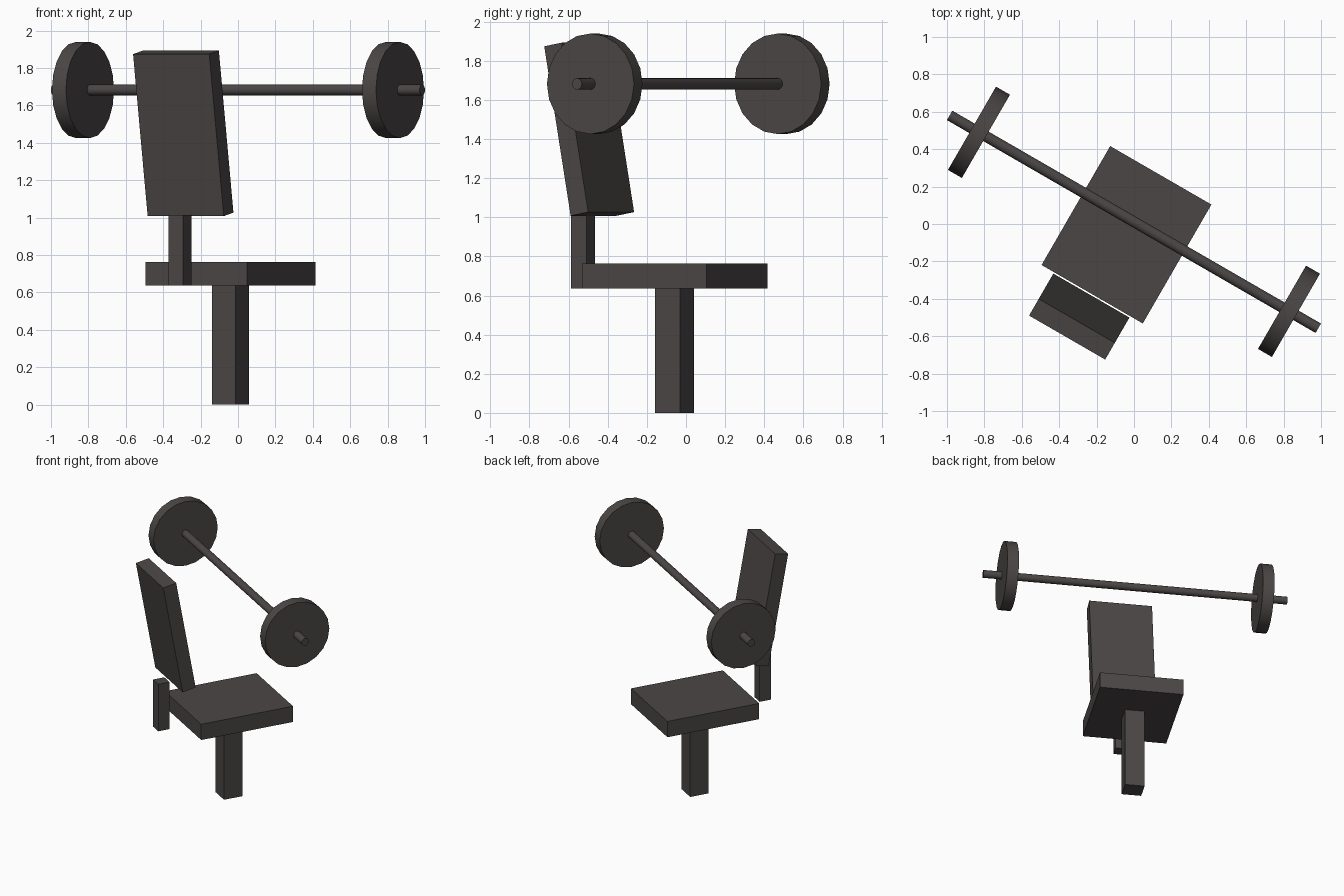
import bpy
import math
from mathutils import Matrix

cube = bpy.data.objects.get("Cube")
if cube:
    bpy.data.objects.remove(cube, do_unlink=True)

# Single dark iron colour
iron = bpy.data.materials.new("dark_iron")
iron.use_nodes = True
colour = (0.07, 0.062, 0.06, 1)
iron.diffuse_color = colour
iron.node_tree.nodes["Principled BSDF"].inputs["Base Color"].default_value = colour

# The whole bench is turned about the vertical; parts are placed in its own frame
TURN = Matrix.Rotation(math.radians(-30), 4, "Z")
MID = -0.006  # sideways centre of every part


def place(name, location, rotation=Matrix.Identity(4)):
    ob = bpy.context.object
    ob.name = name
    ob.data.materials.append(iron)
    ob.matrix_world = TURN @ Matrix.Translation(location) @ rotation
    return ob


def box(name, location, size, tilt=0):
    bpy.ops.mesh.primitive_cube_add(size=1)
    bpy.context.object.data.transform(Matrix.Diagonal((*size, 1)))
    place(name, location, Matrix.Rotation(math.radians(tilt), 4, "X"))


def rod(name, location, radius, length, sides):
    bpy.ops.mesh.primitive_cylinder_add(vertices=sides, radius=radius, depth=length)
    place(name, location, Matrix.Rotation(math.pi / 2, 4, "Y"))
    bpy.ops.object.shade_smooth_by_angle(angle=math.radians(30))


# Bench
box("bench_leg", (MID, -0.07, 0.319), (0.146, 0.146, 0.638))
box("seat", (MID, -0.07, 0.70), (0.625, 0.734, 0.126))
box("back_post", (MID, -0.611, 0.825), (0.09, 0.09, 0.376))
box("backrest", (MID, -0.575, 1.45), (0.47, 0.105, 0.88), tilt=10.2)

# Barbell
rod("bar", (MID, 0.01, 1.682), 0.029, 2.276, 20)
for side, sign in (("left", 1), ("right", -1)):
    rod(side + "_weight_plate", (MID + sign * 0.957, 0.01, 1.682), 0.257, 0.086, 20)
